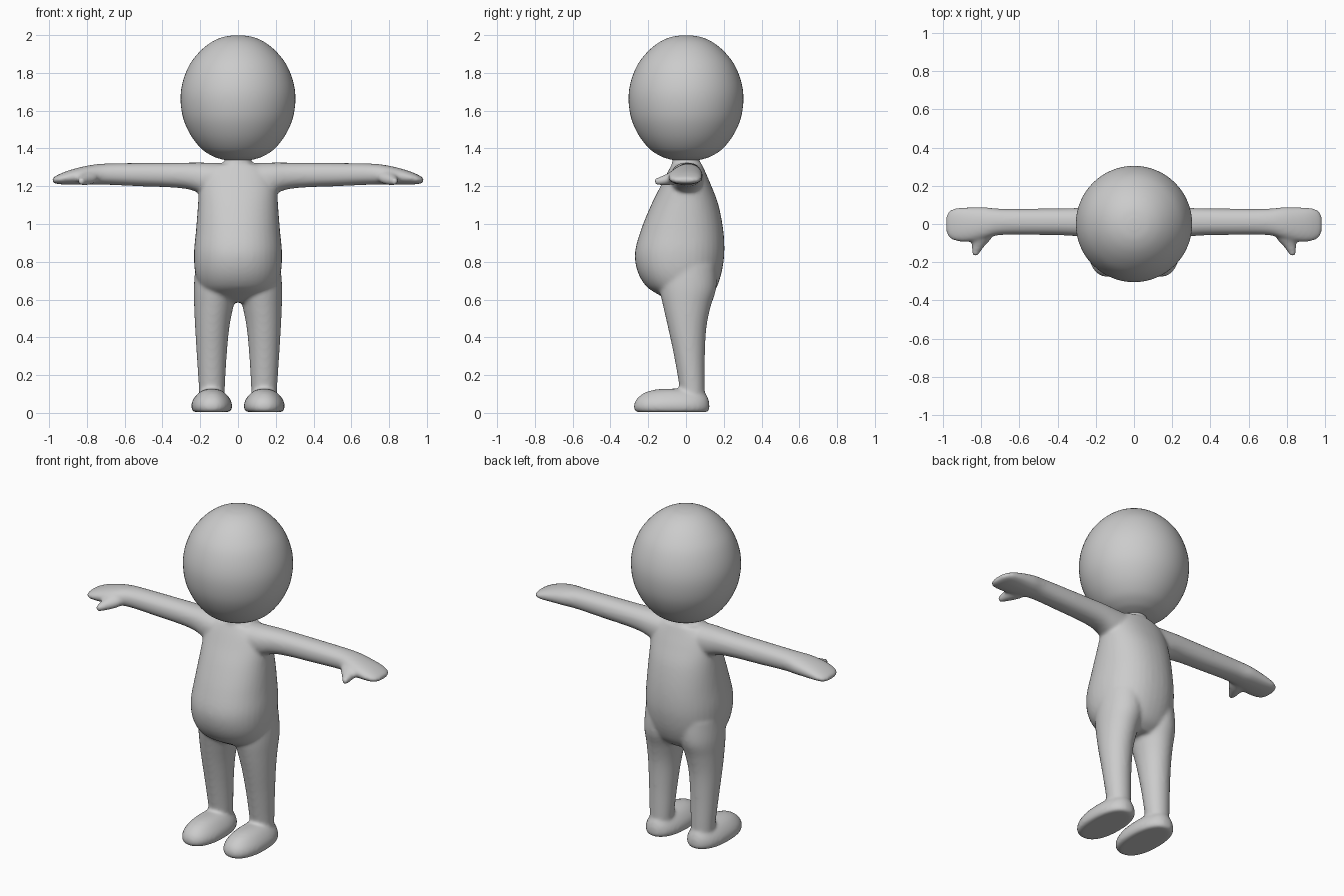
import bpy, bmesh
from math import sin, cos, pi, copysign
from mathutils import Vector


def spline(rows, steps=5):
    """Smoothly interpolate cross-section rows (Catmull-Rom)."""
    out = []
    for i in range(len(rows) - 1):
        p = [rows[max(0, min(len(rows) - 1, i + k))] for k in (-1, 0, 1, 2)]
        for s in range(steps):
            t = s / steps
            out.append([0.5 * (2 * b + (c - a) * t + (2 * a - 5 * b + 4 * c - d) * t * t
                               + (3 * b - a - 3 * c + d) * t ** 3) for a, b, c, d in zip(*p)])
    return out + [list(rows[-1])]


def power(v, e):
    return copysign(abs(v) ** e, v)


def loft(bm, rows, place, n=40, square=2.0, smooth=True):
    """Closed skin over rows of (position, min_u, max_u, min_v, max_v)."""
    rings = []
    rows = spline(rows) if smooth else rows
    for w, u0, u1, v0, v1 in rows:
        ring = []
        for k in range(n):
            a = 2 * pi * k / n
            u = (u0 + u1) / 2 + (u1 - u0) / 2 * power(cos(a), 2 / square)
            v = (v0 + v1) / 2 + (v1 - v0) / 2 * power(sin(a), 2 / square)
            ring.append(bm.verts.new(place(w, u, v)))
        rings.append(ring)
    for a, b in zip(rings, rings[1:]):
        for k in range(n):
            j = (k + 1) % n
            bm.faces.new((a[k], a[j], b[j], b[k]))
    bm.faces.new(rings[0][::-1])
    bm.faces.new(rings[-1])


def make_object(name, bm):
    bmesh.ops.recalc_face_normals(bm, faces=bm.faces)
    for f in bm.faces:
        f.smooth = True
    me = bpy.data.meshes.new(name)
    bm.to_mesh(me)
    bm.free()
    ob = bpy.data.objects.new(name, me)
    bpy.context.collection.objects.link(ob)
    return ob


# Egg-shaped head: lathe profile (z, radius)
profile = [(1.335, .05), (1.345, .095), (1.362, .14), (1.40, .195), (1.47, .25),
           (1.56, .29), (1.66, .304), (1.75, .293), (1.84, .258), (1.91, .205),
           (1.96, .145), (1.988, .085), (1.998, .03)]
bm = bmesh.new()
loft(bm, [(z, -r, r, -r, r) for z, r in profile], lambda w, u, v: (u, v, w), n=64)
make_object("head", bm)

# Body: overlapping lofts fused into one skin
bm = bmesh.new()

# Torso with round belly: z, half width, front y, back y
torso = [(.585, .10, -.07, .09), (.62, .17, -.135, .135), (.67, .205, -.21, .165),
         (.75, .228, -.257, .19), (.85, .233, -.27, .203), (.97, .222, -.238, .197),
         (1.10, .212, -.185, .172), (1.20, .205, -.135, .135), (1.27, .185, -.10, .105),
         (1.315, .13, -.075, .085)]
loft(bm, [(z, -h, h, f, b) for z, h, f, b in torso], lambda w, u, v: (u, v, w), square=2.2)

# Neck
loft(bm, [(1.25, -.10, .10, -.08, .08), (1.32, -.075, .075, -.075, .075),
          (1.39, -.06, .06, -.06, .06)], lambda w, u, v: (u, v, w))

# Limb sections
leg = [(.04, .075, .203, -.03, .10), (.13, .07, .207, -.034, .10), (.30, .06, .218, -.063, .10),
       (.45, .046, .227, -.095, .108), (.56, .025, .232, -.12, .13), (.66, .0, .234, -.14, .16),
       (.78, -.01, .225, -.14, .16)]
foot = [(.004, .045, .235, -.262, .113), (.02, .033, .245, -.275, .124),
        (.045, .031, .247, -.275, .124), (.075, .043, .235, -.26, .118),
        (.105, .068, .210, -.222, .10), (.122, .095, .182, -.17, .07),
        (.128, .125, .155, -.12, .03)]
arm = [(.08, -.09, .09, 1.13, 1.323), (.18, -.082, .087, 1.155, 1.325), (.26, -.068, .085, 1.183, 1.325),
       (.36, -.06, .082, 1.194, 1.324), (.52, -.057, .08, 1.20, 1.323),
       (.70, -.058, .08, 1.208, 1.32), (.78, -.078, .088, 1.208, 1.312),
       (.85, -.092, .088, 1.208, 1.297), (.91, -.092, .086, 1.209, 1.279),
       (.95, -.083, .078, 1.211, 1.262), (.975, -.062, .058, 1.216, 1.248),
       (.982, -.035, .035, 1.224, 1.24)]
# Thumb: -y distance, min x, max x, bottom z, top z
thumb = [(.02, .73, .84, 1.215, 1.29), (.075, .745, .85, 1.208, 1.278),
         (.11, .775, .85, 1.205, 1.262), (.145, .803, .848, 1.206, 1.248),
         (.168, .816, .844, 1.212, 1.24)]
for s in (-1, 1):
    loft(bm, leg, lambda w, u, v: (s * u, v, w))
    loft(bm, foot, lambda w, u, v: (s * u, v, w), square=2.3)
    loft(bm, arm, lambda w, u, v: (s * w, u, v), square=2.2)
    loft(bm, thumb, lambda w, u, v: (s * u, -w, v))

body = make_object("body", bm)
mod = body.modifiers.new("fuse", 'REMESH')
mod.mode = 'VOXEL'
mod.voxel_size = 0.01
mod.use_smooth_shade = True
mod = body.modifiers.new("soften", 'SMOOTH')
mod.factor = 0.5
mod.iterations = 8
